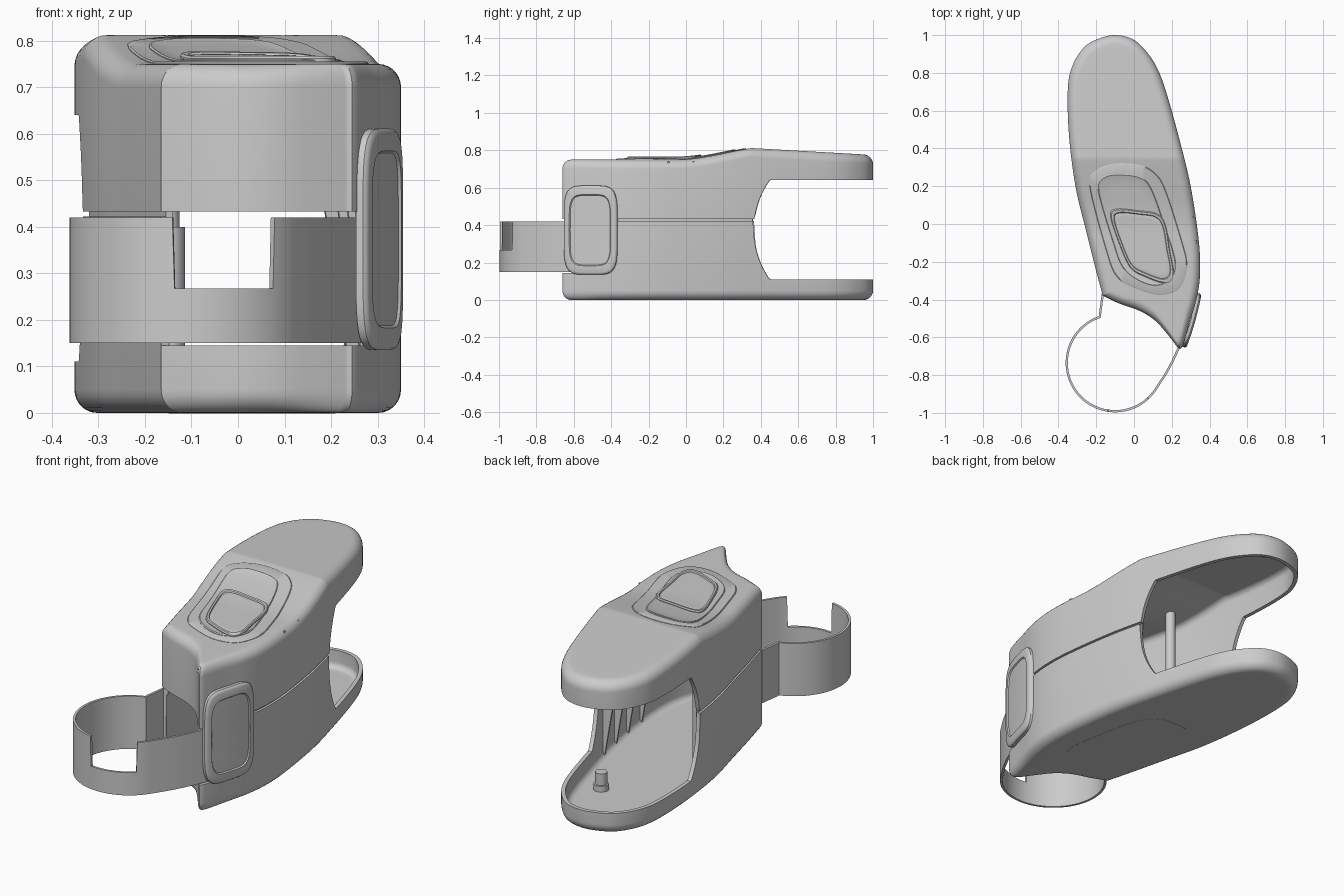
import bpy, bmesh, math
from mathutils import Vector as V

if "Cube" in bpy.data.objects:
    bpy.data.objects.remove(bpy.data.objects["Cube"])


def finish(name, bm, thick=0.0, offset=-1.0, angle=35):
    bmesh.ops.remove_doubles(bm, verts=bm.verts, dist=1e-5)
    me = bpy.data.meshes.new(name)
    bm.to_mesh(me)
    bm.free()
    ob = bpy.data.objects.new(name, me)
    bpy.context.collection.objects.link(ob)
    bpy.ops.object.select_all(action='DESELECT')
    ob.select_set(True)
    bpy.context.view_layer.objects.active = ob
    if thick:
        m = ob.modifiers.new("wall", 'SOLIDIFY')
        m.thickness, m.offset = thick, offset
        bpy.ops.object.modifier_apply(modifier=m.name)
    bpy.ops.object.shade_smooth_by_angle(angle=math.radians(angle))
    return ob


def loft(name, rings, closed=True, thick=0.0, offset=-1.0):
    """Skin a list of equal-length point rings."""
    bm = bmesh.new()
    vs = [[bm.verts.new(p) for p in r] for r in rings]
    n = len(rings[0])
    for a, b in zip(vs, vs[1:]):
        for i in range(n if closed else n - 1):
            k = (i + 1) % n
            bm.faces.new((a[i], a[k], b[k], b[i]))
    return finish(name, bm, thick, offset)


def spline(pts, closed=False, step=0.008):
    """Catmull-Rom curve through 2D points."""
    p = [V(q) for q in pts]
    n = len(p)
    out = []
    for i in range(n if closed else n - 1):
        if closed:
            a, b, c, d = (p[(i + k) % n] for k in (-1, 0, 1, 2))
        else:
            a, b, c, d = p[max(i - 1, 0)], p[i], p[i + 1], p[min(i + 2, n - 1)]
        m = max(3, round((c - b).length / step))
        for j in range(m):
            t = j / m
            out.append(0.5 * (2 * b + (c - a) * t + (2 * a - 5 * b + 4 * c - d) * t * t
                              + (3 * b - a - 3 * c + d) * t ** 3))
    return out


# Plan outline, counter-clockwise: concave front wall, then the long rounded body
front = spline([(-0.165, -0.38), (-0.08, -0.42), (0.03, -0.46), (0.11, -0.51), (0.17, -0.575),
                (0.232, -0.655)])
body = spline([(0.232, -0.655), (0.255, -0.65), (0.295, -0.52), (0.335, -0.38), (0.35, -0.25),
               (0.342, -0.08), (0.3, 0.2), (0.24, 0.45), (0.17, 0.7), (0.12, 0.83), (0.06, 0.92),
               (-0.01, 0.98), (-0.1, 1.0), (-0.19, 0.98), (-0.265, 0.935), (-0.325, 0.84),
               (-0.35, 0.72), (-0.345, 0.48), (-0.31, 0.2), (-0.25, -0.05), (-0.2, -0.25),
               (-0.165, -0.38)])
outline = front + body
S0, S1 = V((-0.1, 0.74)), V((0.1, -0.25))


def axis(p):
    d = S1 - S0
    return S0 + d * min(1, max(0, (p - S0).dot(d) / d.length_squared))


def inset(p, d):
    return p + (axis(p) - p).normalized() * d


def ztop(y):
    if y > 0.35:
        return 0.812 - (y - 0.35) * 0.037 / 0.65
    t = max(0, (y + 0.05) / 0.4)
    return 0.75 + 0.062 * t * t * (2 - t)


def bite(y):
    return math.sqrt(max(0, 0.4556 ** 2 - max(0, 0.818 - y) ** 2))


def low_edge(p):       # lower rim of the upper shell
    return min(0.64, max(0.433, 0.375 + bite(p.y)))


def high_edge(i, p):   # upper rim of the lower shell
    if i <= len(front) or (p.x > 0 and p.y < -0.56):
        return 0.145
    return max(0.11, min(0.422, 0.375 - bite(p.y))) if p.y > 0.362 else 0.422


def shell_rings(edge, surface, sign, r=0.05, steps=7):
    rings = [[(p.x, p.y, e) for p, e in zip(outline, edge)]]
    for k in range(steps + 1):
        a = math.pi / 2 * k / steps
        q = [inset(p, r * (1 - math.cos(a))) for p in outline]
        rings.append([(v.x, v.y, surface(v.y) - sign * r * (1 - math.sin(a))) for v in q])
    for k in range(1, 9):
        q = [inset(p, r).lerp(axis(p), k / 8) for p in outline]
        rings.append([(v.x, v.y, surface(v.y)) for v in q])
    return rings


# Upper and lower hollow shells
loft("upper_shell", shell_rings([low_edge(p) for p in outline], ztop, 1), thick=0.02)
loft("lower_shell", shell_rings([high_edge(i, p) for i, p in enumerate(outline)],
                                lambda y: 0.0, -1)[::-1], thick=0.02)

# Inner lips bridging the parting line
for side, name in ((1, "right_lip"), (-1, "left_lip")):
    run = [inset(p, 0.012) for p in body if p.x * side > 0 and -0.5 < p.y < 0.36]
    loft(name, [[(p.x, p.y, z) for p in run] for z in (0.39, 0.465)], False, 0.015)


# Raised panels on top that follow the surface
def top_plate(name, pts, levels):
    c = spline(pts, True, 0.02)
    mid = sum(c, V((0, 0))) / len(c)
    rings = []
    for s, off in levels:
        q = [mid.lerp(p, s) for p in c]
        rings.append([(v.x, v.y, ztop(v.y) + off) for v in q])
    loft(name, rings)


fill = [0.75, 0.5, 0.25, 0]
top_plate("control_panel", [(-0.235, 0.2), (-0.205, 0.28), (-0.1, 0.32), (0.04, 0.31), (0.12, 0.26),
                            (0.17, 0.17), (0.25, -0.08), (0.28, -0.22), (0.24, -0.34), (0.14, -0.375),
                            (0.02, -0.345), (-0.09, -0.28), (-0.15, -0.13)],
          [(1, -0.005), (1, 0.002), (0.985, 0.005)] + [(s, 0.005) for s in fill])
top_plate("inner_panel", [(-0.19, 0.18), (-0.16, 0.25), (-0.08, 0.265), (0.03, 0.25), (0.09, 0.19),
                          (0.16, 0.0), (0.22, -0.2), (0.2, -0.29), (0.12, -0.33), (0.02, -0.3),
                          (-0.06, -0.23), (-0.11, -0.1)],
          [(1, 0), (1, 0.007), (0.98, 0.01)] + [(s, 0.008) for s in [0.95] + fill])
top_plate("push_button", [(-0.125, 0.045), (-0.09, 0.08), (0.03, 0.07), (0.12, 0.055), (0.165, 0.0),
                          (0.19, -0.14), (0.21, -0.27), (0.17, -0.315), (0.06, -0.28), (-0.02, -0.23),
                          (-0.08, -0.1)],
          [(1, 0), (1, 0.012), (0.97, 0.017), (0.9, 0.017), (0.88, 0.012), (0.85, 0.014)]
          + [(s, 0.014) for s in fill])


# Curved side pad with a raised rim
def pad_point(s, z, off):
    t = (s + 1) / 2
    return (0.257 + 0.08 * t + 0.03 * t * (1 - t) + 0.955 * off, -0.65 + 0.285 * t - 0.3 * off, z)


def spow(v, e):
    return math.copysign(abs(v) ** e, v)


pad = [(spow(math.cos(a), 0.42), spow(math.sin(a), 0.42))
       for a in (2 * math.pi * i / 96 for i in range(96))]
loft("side_pad", [[pad_point(u * su, 0.373 + 0.238 * w * sz, off) for u, w in pad]
                  for su, sz, off in ((0, 0, -0.004), (1, 1, -0.004), (1, 1, 0.012), (0.97, 0.98, 0.018),
                                      (0.92, 0.95, 0.021), (0.78, 0.8, 0.021), (0.75, 0.78, 0.015),
                                      (0.4, 0.4, 0.015), (0, 0, 0.015))])

# Looped band at the front with a notch
band = [V((-0.165, -0.37)), V((-0.18, -0.478))]
band += [V((-0.1 + 0.256 * math.cos(math.radians(a)), -0.735 + 0.256 * math.sin(math.radians(a))))
         for a in range(108, 328)]
band += [V(q) for q in ((0.17, -0.79), (0.205, -0.725), (0.237, -0.655), (0.262, -0.6), (0.285, -0.53))]
loft("front_band", [[(p.x, p.y, 0.15) for p in band],
                    [(p.x, p.y, 0.267 if p.y < -0.85 and -0.14 < p.x < 0.073 else 0.42) for p in band]],
     False, 0.012, 0)


# Inner ribs on both walls
def rib(name, side, y, z0, z1, w0, w1):
    p = min((q for q in body if q.x * side > 0), key=lambda q: abs(q.y - y))
    bm = bmesh.new()
    d = (axis(p) - p).normalized()
    a = p + d * 0.012
    bm.faces.new([bm.verts.new((a.x + d.x * w, a.y + d.y * w, z))
                  for w, z in ((0, z0), (w0, z0), (w1, z1), (0, z1))])
    finish(name, bm, 0.012, 0)


for i, y in enumerate((0.3, 0.17, 0.04, -0.09)):
    rib(f"right_lower_rib_{i}", 1, y, 0.02, 0.43, 0.015, 0.08)
    rib(f"right_upper_rib_{i}", 1, y, 0.43, 0.74, 0.08, 0.1)
rib("left_lower_rib", -1, 0.28, 0.02, 0.36, 0.05, 0.012)


# Screw posts and locating pegs
def post(name, x, y, z0, z1, r):
    loft(name, [[(x + k * r * math.cos(a), y + k * r * math.sin(a), z)
                 for a in (2 * math.pi * i / 32 for i in range(32))]
                for k, z in ((0, z0), (1, z0), (1, z1), (0, z1))])


post("rear_peg_base", 0.06, 0.6, 0.01, 0.05, 0.036)
post("rear_peg", 0.06, 0.6, 0.04, 0.11, 0.028)
post("middle_post_base", -0.15, 0.1, 0.01, 0.4, 0.036)
post("middle_post", -0.15, 0.1, 0.39, 0.76, 0.024)
post("upper_rear_boss", -0.1, 0.88, 0.72, 0.77, 0.03)

# Shallow label plate underneath
label = [(0.03 + 0.15 * spow(math.cos(a), 0.55), -0.02 + 0.3 * spow(math.sin(a), 0.55))
         for a in (2 * math.pi * i / 64 for i in range(64))]
loft("label_plate", [[(x * k + 0.03 * (1 - k) - 0.2 * (y + 0.02) * k, y * k - 0.02 * (1 - k), z)
                      for x, y in label] for k, z in ((1, 0.004), (1, -0.001), (0, -0.001))][::-1])
